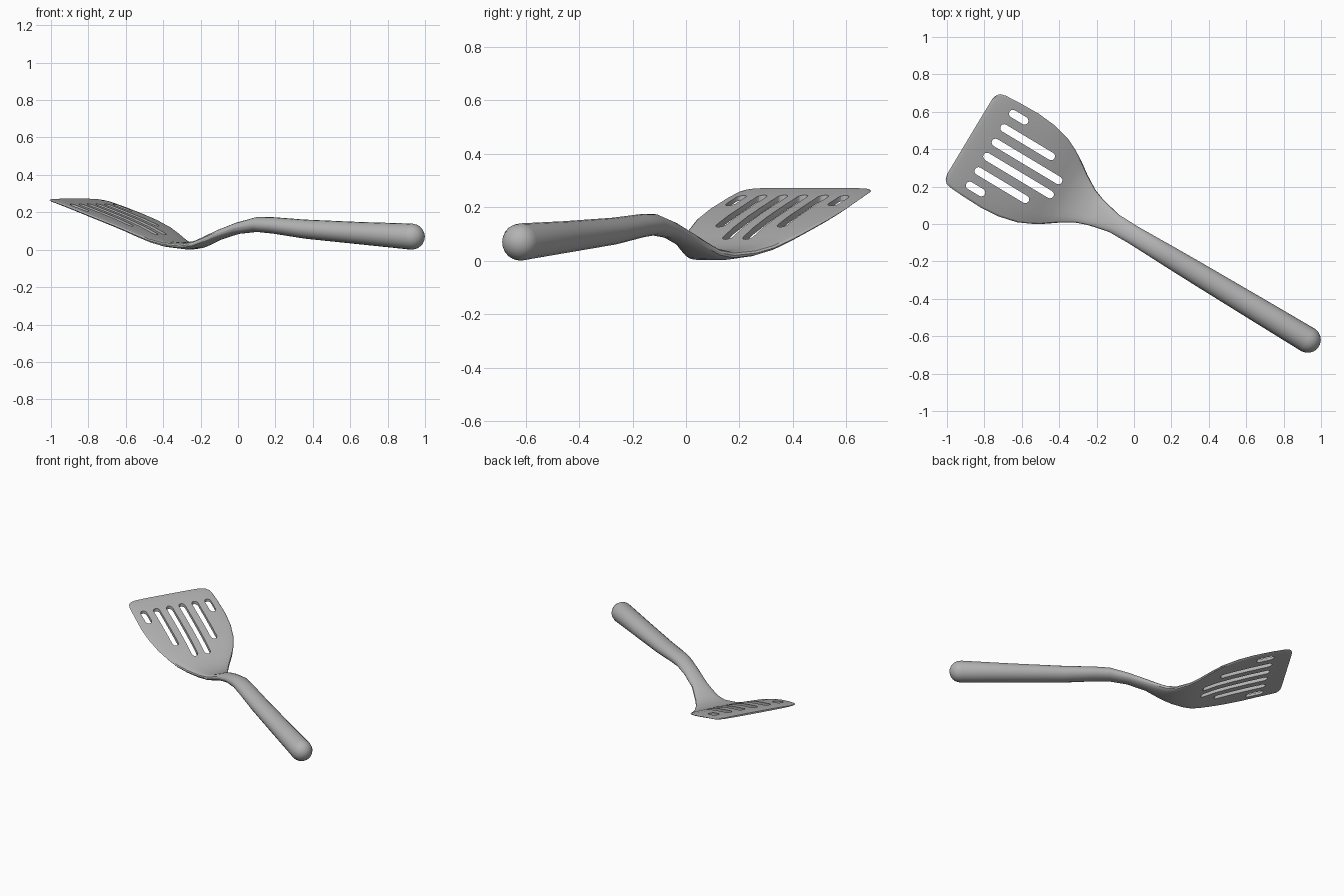
import bpy, bmesh, math
from mathutils import Matrix, Vector

cube = bpy.data.objects.get("Cube")
if cube:
    bpy.data.objects.remove(cube, do_unlink=True)

# The tool is modelled along +X, then turned into its diagonal pose
POSE = Matrix.Rotation(math.radians(149), 4, 'Z') @ Matrix.Translation((0, 0.052, 0))
SIDES = 20

mat = bpy.data.materials.new("grey plastic")
mat.use_nodes = True
GREY = (0.45, 0.45, 0.45, 1)
mat.diffuse_color = GREY
mat.node_tree.nodes["Principled BSDF"].inputs["Base Color"].default_value = GREY


def make_object(name, bm):
    bmesh.ops.recalc_face_normals(bm, faces=bm.faces)
    mesh = bpy.data.meshes.new(name)
    bm.to_mesh(mesh)
    bm.free()
    mesh.materials.append(mat)
    obj = bpy.data.objects.new(name, mesh)
    obj.matrix_world = POSE
    bpy.context.collection.objects.link(obj)
    return obj


def power(v, e):
    return math.copysign(abs(v) ** e, v)


def section(bm, along, height, half_width, half_thick, square):
    ring = []
    for i in range(SIDES):
        a = math.tau * i / SIDES
        ring.append(bm.verts.new((along, half_width * power(math.cos(a), square),
                                  height + half_thick * power(math.sin(a), square))))
    return ring


# Sections: distance along, centre height, half width, half thickness, squareness
END, RADIUS = -1.115, 0.07
stations = []
for deg in (80, 60, 40, 20):      # round butt of the handle
    a = math.radians(deg)
    r = RADIUS * math.cos(a)
    stations.append((END - RADIUS * math.sin(a), RADIUS, r, r, 1))
stations += [
    (END, .07, .07, .07, 1), (-.8, .088, .066, .06, 1),
    (-.45, .11, .061, .051, 1), (-.25, .13, .057, .044, 1),
    (-.15, .135, .054, .04, 1), (-.03, .115, .051, .031, .95),
    (.09, .078, .053, .027, .9), (.15, .052, .066, .024, .8),
    (.21, .029, .08, .02, .7), (.27, .02, .102, .018, .6),
    (.35, .029, .15, .016, .6), (.41, .049, .193, .015, .6),
    (.47, .078, .229, .014, .6), (.54, .112, .262, .013, .6),
    (.64, .152, .286, .013, .6), (.74, .188, .295, .012, .6),
    (.86, .229, .292, .011, .6), (.94, .254, .287, .01, .6),
    (.97, .261, .279, .009, .6), (.985, .265, .264, .008, .6),
    (.994, .267, .235, .006, .6),
]

# Handle, neck and blade as one skin
bm = bmesh.new()
rings = [section(bm, *s) for s in stations]
for a, b in zip(rings, rings[1:]):
    for i in range(SIDES):
        j = (i + 1) % SIDES
        bm.faces.new((a[i], a[j], b[j], b[i]))
bm.faces.new(rings[0])
bm.faces.new(rings[-1])
spatula = make_object("spatula", bm)

# Rounded slot cutters, mirrored about the centre line
bm = bmesh.new()
HALF = 0.021
for side in (-1, 1):
    for offset, start in ((.044, .445), (.134, .545), (.224, .765)):
        outline = []
        for centre, turn in ((.88 - HALF, -90), (start + HALF, 90)):
            for k in range(7):
                a = math.radians(turn + 30 * k)
                outline.append(bm.verts.new((centre + HALF * math.cos(a),
                                             side * offset + HALF * math.sin(a), -.2)))
        face = bm.faces.new(outline)
        lifted = bmesh.ops.extrude_face_region(bm, geom=[face])["geom"]
        bmesh.ops.translate(bm, vec=Vector((0, 0, .8)),
                            verts=[v for v in lifted if isinstance(v, bmesh.types.BMVert)])
cutter = make_object("slot_cutter", bm)
cutter.hide_render = True

# Cut the slots and remove the cutter
cut = spatula.modifiers.new("slots", 'BOOLEAN')
cut.operation = 'DIFFERENCE'
cut.solver = 'EXACT'
cut.object = cutter
bpy.context.view_layer.objects.active = spatula
spatula.select_set(True)
bpy.ops.object.modifier_apply(modifier=cut.name)
bpy.data.objects.remove(cutter, do_unlink=True)
bpy.ops.object.shade_smooth_by_angle(angle=math.radians(25))
